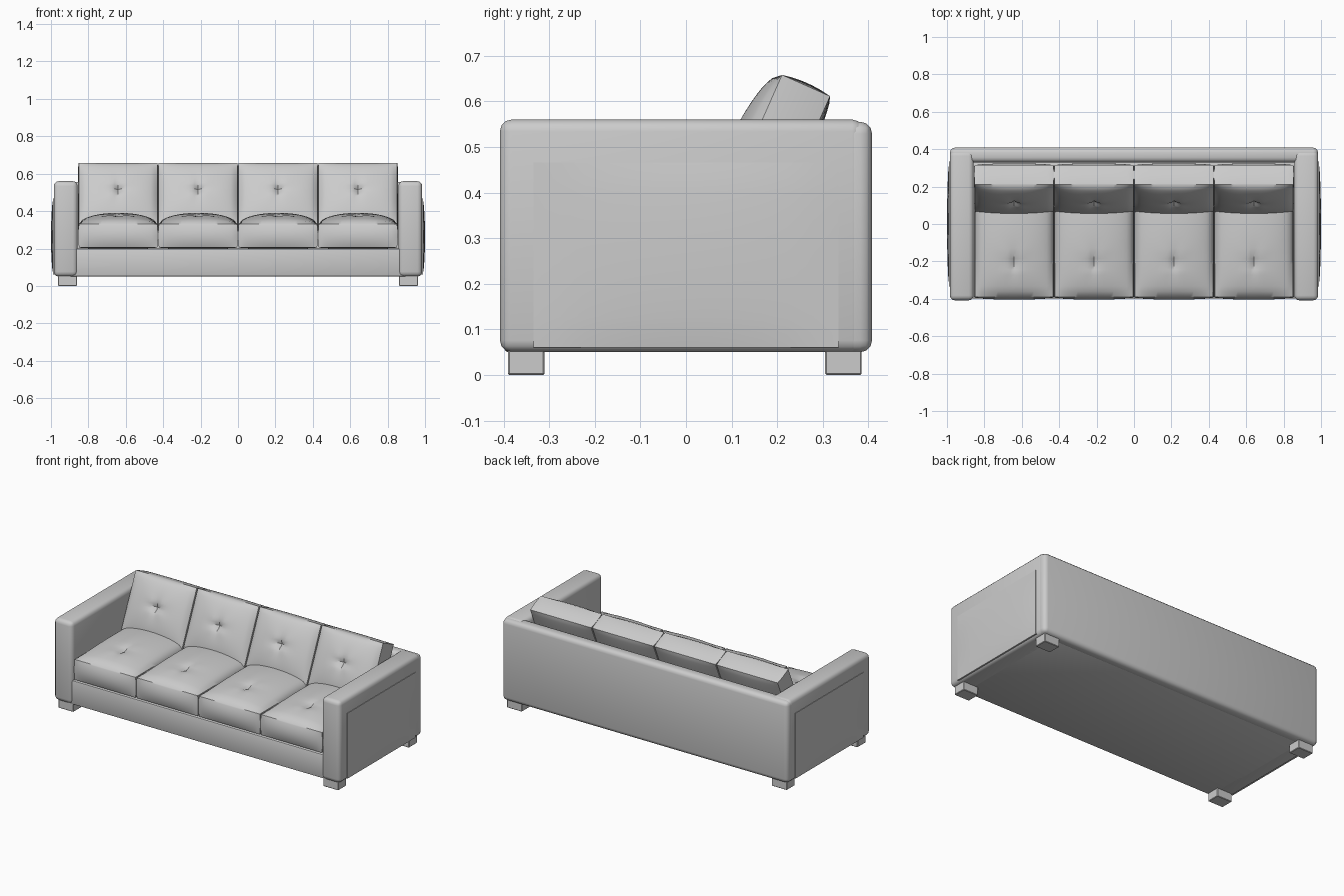
import bpy, bmesh, math
from mathutils import Vector

if "Cube" in bpy.data.objects:
    bpy.data.objects.remove(bpy.data.objects["Cube"])


def finish(name, bm, loc, rot=(0, 0, 0)):
    mesh = bpy.data.meshes.new(name)
    bm.to_mesh(mesh)
    bm.free()
    ob = bpy.data.objects.new(name, mesh)
    bpy.context.collection.objects.link(ob)
    ob.location, ob.rotation_euler = loc, rot
    bpy.ops.object.select_all(action='DESELECT')
    ob.select_set(True)
    bpy.context.view_layer.objects.active = ob
    bpy.ops.object.shade_smooth_by_angle(angle=math.radians(35))
    return ob


def box(name, lo, hi, bevel, segments=3):
    """Box between two corners with rounded edges."""
    lo, hi = Vector(lo), Vector(hi)
    bm = bmesh.new()
    bmesh.ops.create_cube(bm, size=1)
    bmesh.ops.scale(bm, vec=hi - lo, verts=bm.verts)
    bmesh.ops.bevel(bm, geom=bm.edges[:], offset=bevel, segments=segments,
                    profile=0.5, affect='EDGES')
    return finish(name, bm, (lo + hi) / 2)


def pillow(name, loc, half, crown, under=0.0, edge=(0, 0), tuft=None,
           rot=(0, 0, 0), power=0.55, cuts=23):
    """Stuffed block: crowned top and underside, bulging sides, optional tuft."""
    bm = bmesh.new()
    bmesh.ops.create_cube(bm, size=2)
    bmesh.ops.subdivide_edges(bm, edges=bm.edges[:], cuts=cuts, use_grid_fill=True)
    for vert in bm.verts:
        u, v, w = vert.co
        fu, fv, fw = (max(0, 1 - c * c) for c in (u, v, w))
        x = u * (half[0] + edge[0] * fw)
        y = v * (half[1] + edge[1] * fw * fu ** 0.4)
        puff = (fu * fv) ** power
        z = w * half[2] + (crown * puff * (1 + w) - under * puff * (1 - w)) / 2
        if tuft and w > 0.99:
            dx, dy = x - tuft[0], y - tuft[1]
            r = math.hypot(dx, dy)
            star = 0.6 + 0.4 * math.cos(4 * math.atan2(dy, dx))
            z -= 0.016 * math.exp(-(r / 0.025) ** 2) + 0.016 * star * math.exp(-r / 0.05)
        vert.co = (x, y, z)
    return finish(name, bm, loc, rot)


# Frame: base and back
box("base", (-0.90, -0.398, 0.05), (0.90, 0.36, 0.20), 0.008, 2)
box("back", (-0.984, 0.33, 0.05), (0.984, 0.408, 0.555), 0.026)

# Arms, bulging outer side panels and feet
for side, s in (("left", -1), ("right", 1)):
    xs = sorted((s * 0.857, s * 0.985))
    box(side + "_arm", (xs[0], -0.408, 0.05), (xs[1], 0.39, 0.56), 0.026)
    pillow(side + "_side_panel", (s * 0.978, 0, 0.263), (0.203, 0.334, 0.01), 0.012,
           rot=(0, s * math.pi / 2, 0), power=0.7, cuts=11)
    xs = sorted((s * 0.86, s * 0.963))
    for end, y in (("front", -0.39), ("back", 0.305)):
        box(f"{side}_{end}_foot", (xs[0], y, 0), (xs[1], y + 0.08, 0.07), 0.003, 1)

# Four tufted seat cushions and four leaning back cushions
pitch = 0.4275
for i in range(4):
    x = (i - 1.5) * pitch
    pillow(f"seat_cushion_{i + 1}", (x, -0.04, 0.268), (0.209, 0.35, 0.063), 0.06,
           under=0.006, edge=(0.004, 0.014), tuft=(0, -0.165))
    pillow(f"back_cushion_{i + 1}", (x, 0.19, 0.470), (0.210, 0.180, 0.0575), 0.048,
           under=0.014, edge=(0.003, 0.006), tuft=(0, 0.01),
           rot=(math.radians(66), 0, 0))
